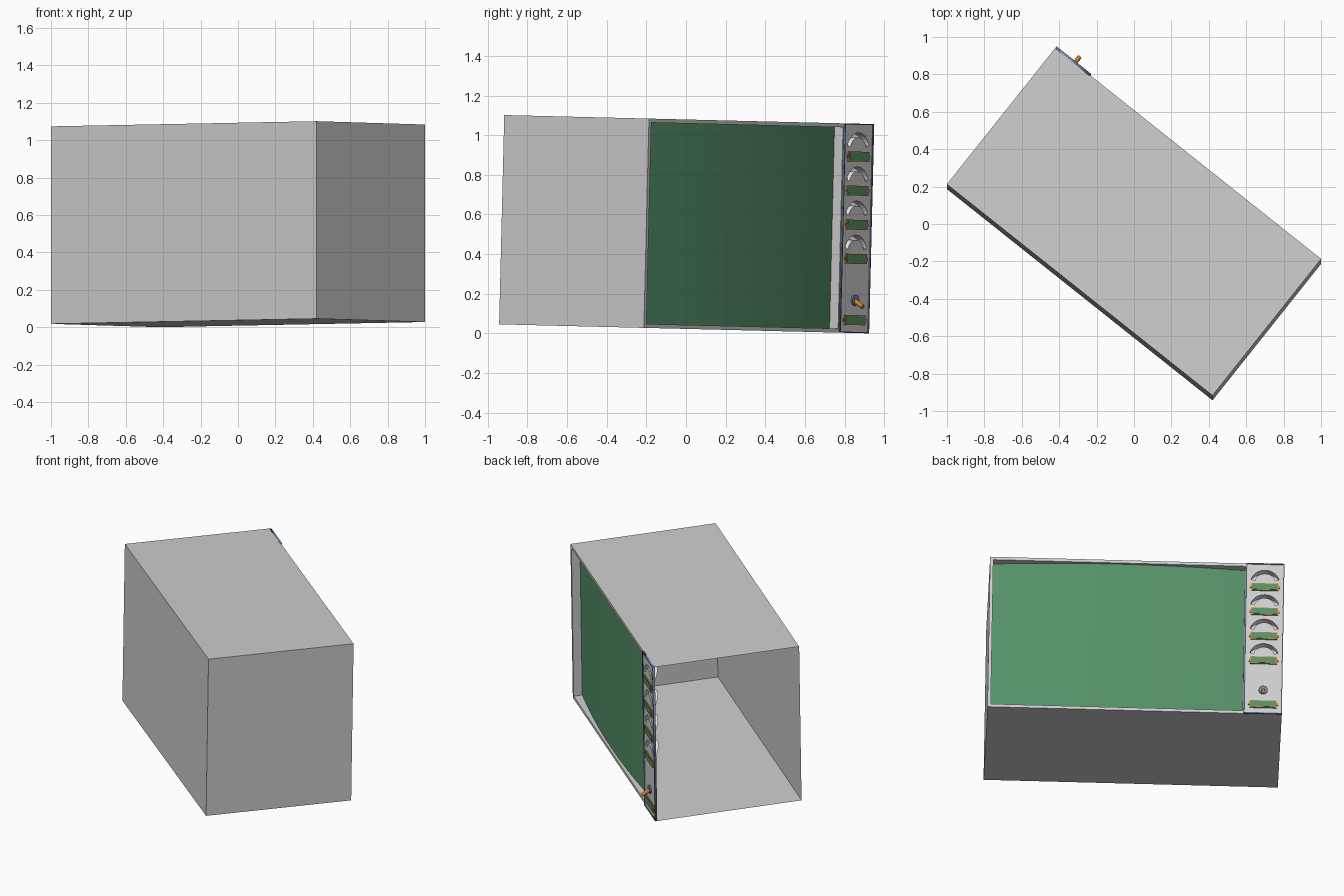
import bpy, bmesh, math
from mathutils import Matrix, Vector

if "Cube" in bpy.data.objects:
    bpy.data.objects.remove(bpy.data.objects["Cube"])

L, W, H = 1.815, 0.933, 1.056           # cabinet size
X0, X1, Y1 = -L / 2, L / 2, W / 2       # back face lies on y = Y1
PW = 0.235                              # control panel width
XP = X0 + PW / 2                        # panel centre line
TILT = math.radians(1.4)
POSE = (Matrix.Translation((0, 0, 0.551)) @ Matrix.Rotation(-TILT, 4, 'X')
        @ Matrix.Rotation(math.radians(-38.5), 4, 'Z') @ Matrix.Translation((0, 0, -H / 2)))


def material(name, rgb):
    m = bpy.data.materials.new(name)
    m.diffuse_color = (*rgb, 1)
    m.use_nodes = True
    m.node_tree.nodes["Principled BSDF"].inputs["Base Color"].default_value = m.diffuse_color
    return m


GREY = material("cabinet grey", (0.62, 0.62, 0.62))
GREEN = material("screen green", (0.09, 0.28, 0.14))
ORANGE = material("orange", (0.60, 0.22, 0.02))
BLUE = material("trim blue", (0.14, 0.23, 0.38))
WHITE = material("dial white", (0.95, 0.95, 0.95))


def mesh(name, verts, faces, mat):
    me = bpy.data.meshes.new(name)
    me.from_pydata(verts, [], faces)
    me.materials.append(mat)
    ob = bpy.data.objects.new(name, me)
    bpy.context.collection.objects.link(ob)
    ob.matrix_world = POSE
    return ob


def box(name, centre, size, mat):
    bm = bmesh.new()
    bmesh.ops.create_cube(bm, size=1, matrix=Matrix.Translation(centre) @ Matrix.Diagonal((*size, 1)))
    ob = mesh(name, [], [], mat)
    bm.to_mesh(ob.data)
    bm.free()
    return ob


def rod(name, start, end, radius, mat, sides=16):
    a, b = Vector(start), Vector(end)
    rot = (b - a).to_track_quat('Z', 'Y').to_matrix().to_4x4()
    bm = bmesh.new()
    bmesh.ops.create_cone(bm, cap_ends=True, segments=sides, radius1=radius, radius2=radius,
                          depth=(b - a).length, matrix=Matrix.Translation((a + b) / 2) @ rot)
    ob = mesh(name, [], [], mat)
    bm.to_mesh(ob.data)
    bm.free()
    return ob


def rect(x0, x1, z0, z1):
    return [(x0, z0), (x1, z0), (x1, z1), (x0, z1)]


def plate(name, loops, y, thick, mat):
    """Flat plate with holes, facing the back."""
    cu = bpy.data.curves.new(name, 'CURVE')
    cu.dimensions, cu.fill_mode, cu.extrude = '2D', 'BOTH', thick / 2
    for pts in loops:
        sp = cu.splines.new('POLY')
        sp.points.add(len(pts) - 1)
        for p, (x, z) in zip(sp.points, pts):
            p.co = (x, z, 0, 1)
        sp.use_cyclic_u = True
    cu.materials.append(mat)
    ob = bpy.data.objects.new(name, cu)
    bpy.context.collection.objects.link(ob)
    ob.matrix_world = POSE @ Matrix.Translation((0, y, 0)) @ Matrix.Rotation(math.pi / 2, 4, 'X')
    bpy.ops.object.select_all(action='DESELECT')
    ob.select_set(True)
    bpy.context.view_layer.objects.active = ob
    bpy.ops.object.convert(target='MESH')


# cabinet shell: bottom, top, front and right walls; the left end is open
c = [(x, y, z) for z in (0, H) for x, y in ((X0, -Y1), (X1, -Y1), (X1, Y1), (X0, Y1))]
mesh("cabinet_shell", c, [(3, 2, 1, 0), (4, 5, 6, 7), (0, 1, 5, 4), (1, 2, 6, 5)], GREY)

# screen surround: narrow rim and recess walls
R, D = 0.02, 0.06
outer = rect(X0 + PW, X1, 0, H)
inner = rect(X0 + PW + 0.006, X1 - R, R, H - R)
v = [(x, Y1, z) for x, z in outer + inner] + [(x, Y1 - D, z) for x, z in inner]
f = []
for i in range(4):
    j = (i + 1) % 4
    f += [(j, i, 4 + i, 4 + j), (4 + j, 4 + i, 8 + i, 8 + j)]
mesh("screen_surround", v, f, GREY)

# bulging screen
N = 16
xa, xb = inner[0][0], inner[1][0]
v, f = [], []
for i in range(N + 1):
    t = i / N
    y = Y1 - 0.055 + 0.04 * (1 - (2 * t - 1) ** 2)
    v += [(xa + (xb - xa) * t, y, z) for z in (R, H - R)]
    if i:
        k = 2 * i
        f.append((k, k - 2, k - 1, k + 1))
screen = mesh("screen", v, f, GREEN)
screen.data.shade_smooth()

# control panel with arc slots
DISPLAYS = [0.89, 0.718, 0.546, 0.374]
RO, RI, STEPS = 0.09, 0.066, 14
ANG = [math.radians(15 + 150 * i / STEPS) for i in range(STEPS + 1)]


def arc(r, zc):
    return [(XP + r * math.cos(a), zc + r * math.sin(a)) for a in ANG]


slots = [arc(RO, z + 0.03) + arc(RI, z + 0.03)[::-1] for z in DISPLAYS]
plate("control_panel", [rect(X0 + 0.006, X0 + PW - 0.006, 0.006, H - 0.006)] + slots, Y1, 0.006, GREY)
plate("panel_trim", [rect(X0, X0 + PW, 0, H), rect(X0 + 0.006, X0 + PW - 0.006, 0.006, H - 0.006)],
      Y1 + 0.002, 0.014, BLUE)

# white dial pockets behind the slots, deeper towards the top
for n, zd in enumerate(DISPLAYS):
    zc = zd + 0.03
    v, f = [], []
    for i, (o, p) in enumerate(zip(arc(RO, zc), arc(RI, zc))):
        for (x, z), deep in ((o, 0), (o, 1), (p, 1), (p, 0)):
            depth = 0.005 + 0.55 * (z - zc - 0.01) if deep else 0
            v.append((x, Y1 - depth, z))
        if i:
            k = 4 * i
            f += [(k - 4 + j, k - 3 + j, k + 1 + j, k + j) for j in range(3)]
    f += [(0, 3, 2, 1), tuple(4 * STEPS + j for j in range(4))]
    mesh(f"dial_pocket_{n + 1}", v, f, WHITE)

# small green displays with orange frames and end tabs
for n, z in enumerate(DISPLAYS + [0.065]):
    box(f"display_frame_{n + 1}", (XP, Y1 + 0.004, z), (0.166, 0.012, 0.05), ORANGE)
    box(f"display_glass_{n + 1}", (XP, Y1 + 0.008, z), (0.154, 0.008, 0.04), GREEN)
    for s in (-1, 1):
        box(f"display_tab_{n + 1}", (XP + s * 0.087, Y1 + 0.004, z), (0.01, 0.01, 0.016), ORANGE)

# toggle switch
ZT = 0.165
rod("switch_collar", (XP, Y1, ZT), (XP, Y1 + 0.012, ZT), 0.028, BLUE)
rod("switch_lever", (XP, Y1, ZT), (XP, Y1 + 0.058, ZT - 0.032), 0.012, ORANGE)
